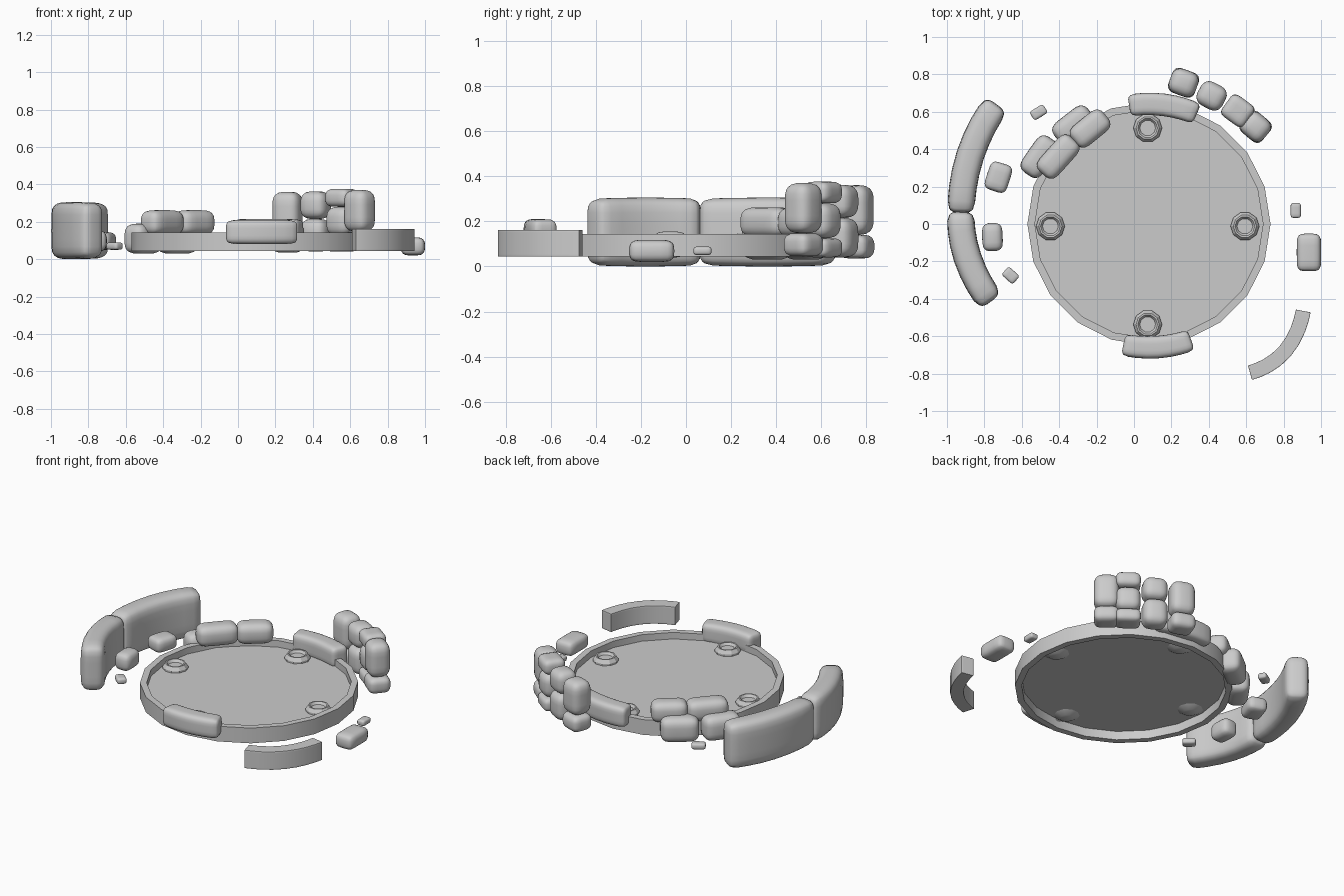
import bpy, bmesh, math
from mathutils import Vector

if "Cube" in bpy.data.objects:
    bpy.data.objects.remove(bpy.data.objects["Cube"])

CX, CY = 0.08, 0.0   # pool centre


def finish(name, bm, angle=35):
    bmesh.ops.recalc_face_normals(bm, faces=bm.faces)
    me = bpy.data.meshes.new(name)
    bm.to_mesh(me)
    bm.free()
    ob = bpy.data.objects.new(name, me)
    bpy.context.collection.objects.link(ob)
    bpy.ops.object.select_all(action='DESELECT')
    ob.select_set(True)
    bpy.context.view_layer.objects.active = ob
    bpy.ops.object.shade_smooth_by_angle(angle=math.radians(angle))
    return ob


def rock(name, a, m, c, width, z0, z1, rnd=0.35, bulge=0.07, cuts=9):
    """Rounded block swept along a curve through a, m and c."""
    a, m, c = Vector(a), Vector(m), Vector(c)
    ctrl = 2 * m - (a + c) / 2
    h = Vector((((m - a).length + (c - m).length) / 2, width / 2, (z1 - z0) / 2))
    r = min(h) * 2 * rnd
    bm = bmesh.new()
    bmesh.ops.create_cube(bm, size=2)
    bmesh.ops.subdivide_edges(bm, edges=bm.edges[:], cuts=cuts, use_grid_fill=True)
    for v in bm.verts:
        p = Vector([math.sin(q * math.pi / 2) * s for q, s in zip(v.co, h)])
        core = Vector([max(-(s - r), min(s - r, q)) for q, s in zip(p, h)])
        p = core + (p - core).normalized() * r
        u, w, k = p.x / h.x, p.y / h.y, p.z / h.z
        side = p.y * (1 - bulge * (u * u + k * k) / 2)
        up = p.z * (1 - bulge * (u * u + w * w) / 2)
        t = (u + 1) / 2
        pos = a * (1 - t) ** 2 + ctrl * (2 * t * (1 - t)) + c * t * t
        tan = ((ctrl - a) * (1 - t) + (c - ctrl) * t).normalized()
        v.co = (pos.x - tan.y * side, pos.y + tan.x * side, (z0 + z1) / 2 + up)
    return finish(name, bm)


def block(name, x, y, length, width, rot, z0, z1, **kw):
    """Straight rock around a centre."""
    d = Vector((math.cos(math.radians(rot)), math.sin(math.radians(rot)))) * length / 2
    p = Vector((x, y))
    return rock(name, p - d, p, p + d, width, z0, z1, **kw)


def polar(r, deg):
    return CX + r * math.cos(math.radians(deg)), CY + r * math.sin(math.radians(deg))


def lathe(name, profile, n, x, y, closed=False):
    """Revolved profile of (radius, height) points."""
    bm = bmesh.new()
    rings = []
    for r, z in profile:
        rings.append([bm.verts.new((x + r * math.cos(math.tau * i / n),
                                    y + r * math.sin(math.tau * i / n), z)) for i in range(n)])
    pairs = list(zip(rings, rings[1:]))
    if closed:
        pairs.append((rings[-1], rings[0]))
    for lo, hi in pairs:
        for i in range(n):
            j = (i + 1) % n
            bm.faces.new((lo[i], lo[j], hi[j], hi[i]))
    if not closed:
        bm.faces.new(rings[0])
        bm.faces.new(rings[-1])
    return finish(name, bm, 30)


# Pool rim and water sheet
lathe("pool_rim", [(0.65, 0.043), (0.65, 0.143), (0.61, 0.143), (0.61, 0.043)], 20, CX, CY, True)
bm = bmesh.new()
bmesh.ops.create_circle(bm, cap_ends=True, segments=20, radius=0.615)
for v in bm.verts:
    v.co += Vector((CX, CY, 0.1))
finish("water", bm)

# Four floating bowls
for i in range(4):
    ang = math.pi / 2 * i
    lathe(f"bowl_{i}", [(0.04, 0.08), (0.077, 0.1), (0.077, 0.112), (0.062, 0.134),
                        (0.053, 0.134), (0.042, 0.118)], 10,
          0.073 + 0.52 * math.cos(ang), -0.012 + 0.525 * math.sin(ang))

# Curved rocks lying on the rim
rock("rim_rock_back", polar(0.642, 66.5), polar(0.642, 83), polar(0.642, 99.5), 0.12, 0.08, 0.215, rnd=0.25)
rock("rim_rock_front", polar(0.66, 258), polar(0.66, 274), polar(0.66, 290), 0.12, 0.08, 0.21, rnd=0.25)

# Two-course wall at the back left
block("wall_upper_1", -0.405, 0.36, 0.25, 0.135, 48, 0.13, 0.262)
block("wall_upper_2", -0.235, 0.51, 0.22, 0.135, 39, 0.13, 0.262)
block("wall_lower_1", -0.505, 0.36, 0.23, 0.135, 55, 0.03, 0.19)
block("wall_lower_2", -0.325, 0.53, 0.23, 0.135, 38, 0.03, 0.19)

# Large curved boulders on the left
rock("boulder_back", (-0.735, 0.64), (-0.875, 0.37), (-0.925, 0.06), 0.15, 0.0, 0.305, rnd=0.33)
rock("boulder_front", (-0.925, 0.065), (-0.89, -0.18), (-0.765, -0.415), 0.15, 0.0, 0.305, rnd=0.33)

# Stacked columns at the back right: position, turn, joint heights
columns = [
    (0.265, 0.755, -20, (0.035, 0.14, 0.36)),
    (0.415, 0.685, -28, (0.04, 0.215, 0.362)),
    (0.555, 0.605, -36, (0.04, 0.125, 0.28, 0.376)),
    (0.65, 0.52, -40, (0.045, 0.147, 0.37)),
]
for i, (x, y, rot, zs) in enumerate(columns):
    for k, (lo, hi) in enumerate(zip(zs, zs[1:])):
        block(f"column_{i}_rock_{k}", x, y, 0.15, 0.14, rot, lo, hi)

# Loose cobbles
cobbles = [
    (-0.725, 0.25, 0.155, 0.125, 72, 0.05, 0.145),
    (-0.757, -0.07, 0.15, 0.11, 92, 0.04, 0.155),
    (-0.51, 0.597, 0.085, 0.055, 32, 0.05, 0.09),
    (-0.66, -0.275, 0.08, 0.06, -42, 0.05, 0.09),
    (0.865, 0.073, 0.08, 0.055, 90, 0.05, 0.088),
    (0.935, -0.152, 0.2, 0.13, 90, 0.02, 0.117),
]
for i, c in enumerate(cobbles):
    block(f"cobble_{i}", *c, cuts=7)

# Sharp-edged curved bench at the front right
rock("bench", (0.905, -0.465), (0.808, -0.68), (0.62, -0.795), 0.08, 0.043, 0.162, rnd=0.03, bulge=0)
